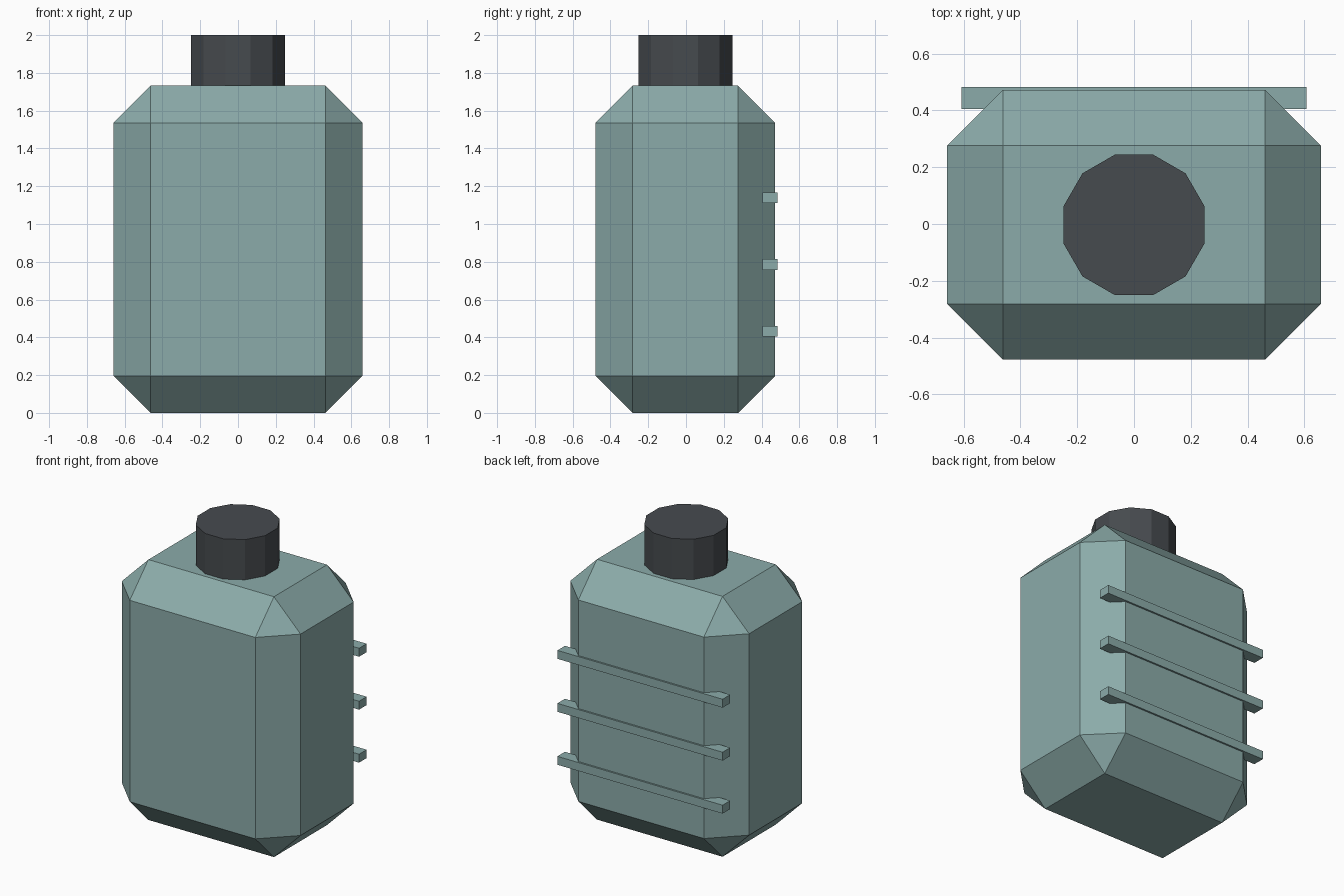
import bpy
from math import pi, cos

cube = bpy.data.objects.get("Cube")
if cube:
    bpy.data.objects.remove(cube, do_unlink=True)


def material(name, rgb):
    mat = bpy.data.materials.new(name)
    mat.use_nodes = True
    mat.diffuse_color = (*rgb, 1)
    mat.node_tree.nodes["Principled BSDF"].inputs["Base Color"].default_value = (*rgb, 1)
    return mat


def finish(name, mat):
    obj = bpy.context.object
    obj.name = obj.data.name = name
    obj.data.materials.append(mat)
    return obj


def box(name, size, centre, mat):
    bpy.ops.mesh.primitive_cube_add(size=1, location=centre)
    bpy.context.object.scale = size
    bpy.ops.object.transform_apply(location=False, rotation=False, scale=True)
    return finish(name, mat)


teal = material("muted teal", (0.26, 0.41, 0.40))
charcoal = material("charcoal", (0.062, 0.070, 0.078))

MID_Y = -0.003
BODY_TOP = 1.732

# Tank body with wide chamfers on every edge
body = box("tank_body", (1.316, 0.95, BODY_TOP), (0, MID_Y, BODY_TOP / 2), teal)
bevel = body.modifiers.new("chamfer", "BEVEL")
bevel.width = 0.196
bevel.segments = 1
bevel.limit_method = "NONE"

# Twelve-sided cap, flat sides facing the axes
cap_height = 2 - BODY_TOP
bpy.ops.mesh.primitive_cylinder_add(
    vertices=12, radius=0.248 / cos(pi / 12), depth=cap_height,
    location=(0, MID_Y, BODY_TOP + cap_height / 2), rotation=(0, 0, pi / 12))
finish("cap", charcoal)

# Three horizontal bars across the back
for i in range(3):
    box(f"back_bar_{i + 1}", (1.216, 0.079, 0.056), (0, 0.444, 0.433 + 0.3525 * i), teal)
